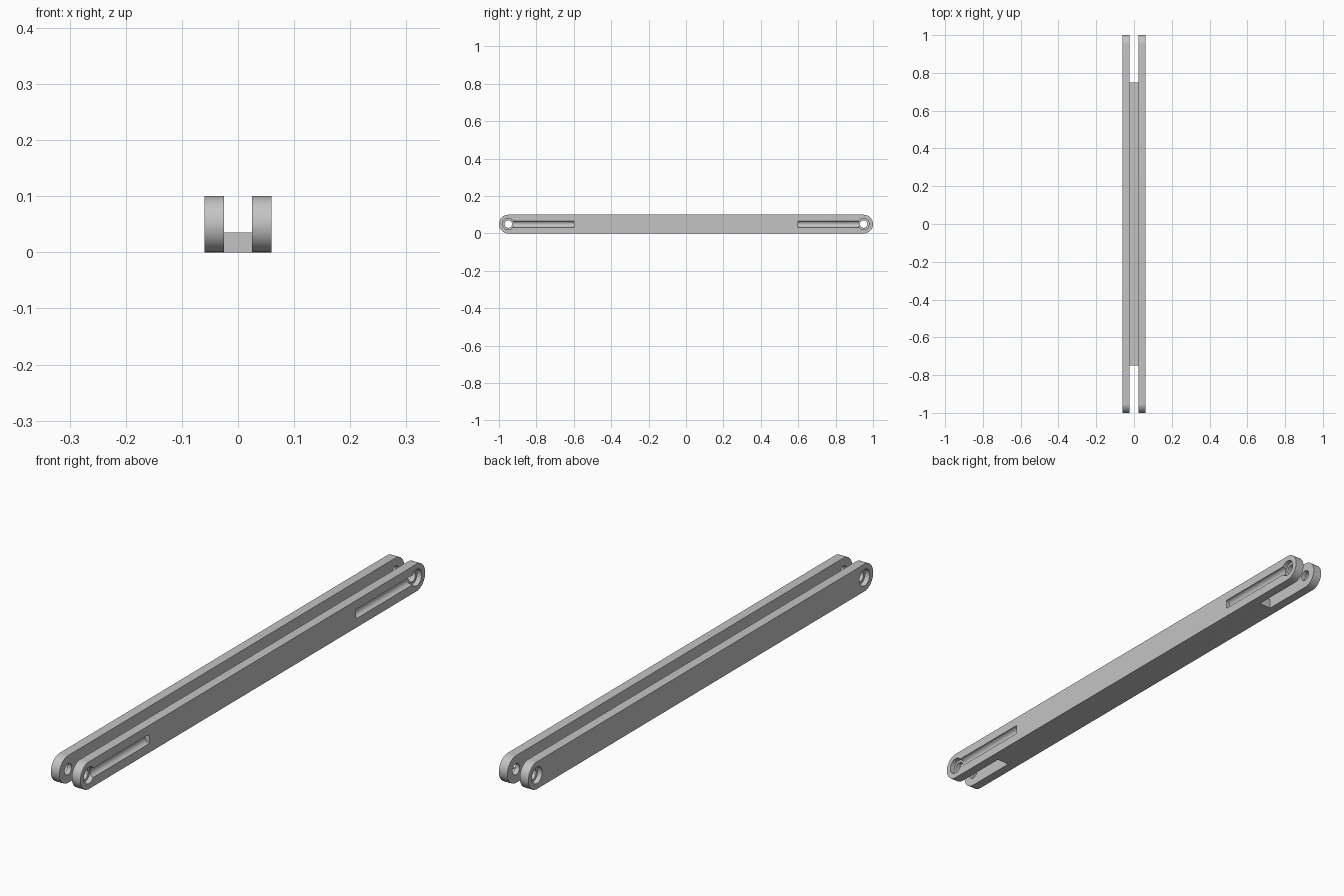
import bpy, bmesh, math
from mathutils import Matrix

cube = bpy.data.objects.get("Cube")
if cube:
    bpy.data.objects.remove(cube, do_unlink=True)

OUTER, INNER = 0.06, 0.025      # plate faces in x
RADIUS = 0.05                   # rounded plate ends, also the mid height
PIN_Y = 0.95

grey = bpy.data.materials.new("plain grey")
grey.use_nodes = True
colour = (0.55, 0.55, 0.55, 1)
grey.diffuse_color = colour
grey.node_tree.nodes["Principled BSDF"].inputs["Base Color"].default_value = colour


def make_object(name, bm):
    bmesh.ops.recalc_face_normals(bm, faces=bm.faces)
    mesh = bpy.data.meshes.new(name)
    bm.to_mesh(mesh)
    bm.free()
    mesh.materials.append(grey)
    obj = bpy.data.objects.new(name, mesh)
    bpy.context.collection.objects.link(obj)
    return obj


def select_only(obj):
    bpy.ops.object.select_all(action='DESELECT')
    obj.select_set(True)
    bpy.context.view_layer.objects.active = obj


def rod(name, radius, start, end, axis):
    """Cylinder between two points along the given axis."""
    bm = bmesh.new()
    mid = [(a + b) / 2 for a, b in zip(start, end)]
    length = sum(abs(a - b) for a, b in zip(start, end))
    turn = Matrix.Rotation(math.pi / 2, 4, 'Y' if axis == 'X' else 'X')
    bmesh.ops.create_cone(bm, cap_ends=True, segments=48, radius1=radius,
                          radius2=radius, depth=length,
                          matrix=Matrix.Translation(mid) @ turn)
    obj = make_object(name, bm)
    obj.hide_render = True
    return obj


def side_plate(name, side, grooved):
    # Long plate with fully rounded ends, extruded along x
    bm = bmesh.new()
    steps = 32
    verts = []
    for end in (1, -1):
        for i in range(steps + 1):
            a = -math.pi / 2 + math.pi * i / steps
            verts.append(bm.verts.new((side * INNER,
                                       end * (PIN_Y + RADIUS * math.cos(a)),
                                       RADIUS + end * RADIUS * math.sin(a))))
    face = bm.faces.new(verts)
    grown = bmesh.ops.extrude_face_region(bm, geom=[face])["geom"]
    bmesh.ops.translate(bm, vec=(side * (OUTER - INNER), 0, 0),
                        verts=[v for v in grown if isinstance(v, bmesh.types.BMVert)])
    plate = make_object(name, bm)

    # Pin holes, counterbores and wire grooves
    cutters = []
    for end in (1, -1):
        y = end * PIN_Y
        cutters.append(rod("pin_hole_cutter", 0.02, (side * 0.01, y, RADIUS),
                           (side * 0.08, y, RADIUS), 'X'))
        cutters.append(rod("counterbore_cutter", 0.03, (side * 0.042, y, RADIUS),
                           (side * 0.08, y, RADIUS), 'X'))
        if grooved:
            cutters.append(rod("groove_cutter", 0.017, (side * OUTER, end * 0.6, RADIUS),
                               (side * OUTER, y, RADIUS), 'Y'))
    select_only(plate)
    for cutter in cutters:
        mod = plate.modifiers.new("cut", 'BOOLEAN')
        mod.operation = 'DIFFERENCE'
        mod.solver = 'EXACT'
        mod.object = cutter
        bpy.ops.object.modifier_apply(modifier=mod.name)
    for cutter in cutters:
        bpy.data.objects.remove(cutter, do_unlink=True)
    select_only(plate)
    bpy.ops.object.shade_smooth_by_angle(angle=math.radians(30))


side_plate("left_plate", 1, True)
side_plate("right_plate", -1, False)

# Low web joining the two plates
bm = bmesh.new()
bmesh.ops.create_cube(bm, size=1, matrix=Matrix.Translation((0, 0, 0.0175))
                      @ Matrix.Diagonal((2 * INNER, 1.5, 0.035, 1)))
make_object("bottom_web", bm)
